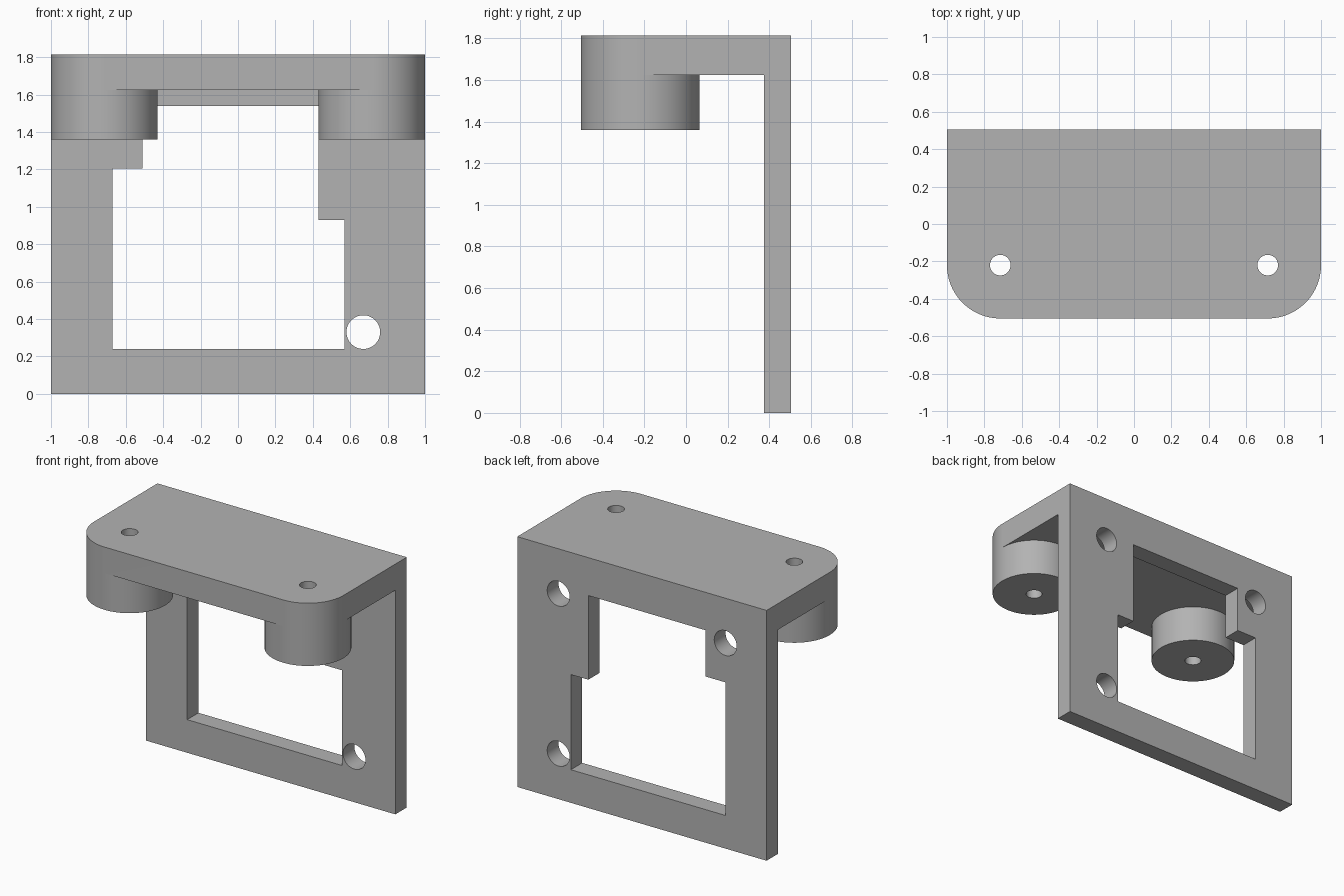
import bpy, bmesh, math
from mathutils import Vector

cube = bpy.data.objects.get("Cube")
if cube:
    bpy.data.objects.remove(cube, do_unlink=True)

grey = bpy.data.materials.new("plain grey")
grey.use_nodes = True
colour = (0.45, 0.45, 0.45, 1)
grey.diffuse_color = colour
grey.node_tree.nodes["Principled BSDF"].inputs["Base Color"].default_value = colour

SEG = 96
FRONT, BACK, WALL = -0.505, 0.505, 0.375
TOP, SHELF, BOSS = 1.815, 1.625, 1.36
R, BX, BY = 0.285, 0.715, -0.22


def arc(cx, cy, r, start=0, count=SEG):
    """Points along a circle, starting at a step index."""
    return [(cx + r * math.cos(math.tau * i / SEG), cy + r * math.sin(math.tau * i / SEG))
            for i in range(start, start + count)]


def prism(name, outline, low, high, upright=False):
    """Extrude an outline along z, or along y when upright."""
    bm = bmesh.new()
    place = (lambda a, b, h: (a, h, b)) if upright else (lambda a, b, h: (a, b, h))
    face = bm.faces.new([bm.verts.new(place(a, b, low)) for a, b in outline])
    new = bmesh.ops.extrude_face_region(bm, geom=[face])["geom"]
    shift = Vector(place(0, 0, high - low))
    bmesh.ops.translate(bm, vec=shift, verts=[v for v in new if isinstance(v, bmesh.types.BMVert)])
    bmesh.ops.recalc_face_normals(bm, faces=bm.faces)
    mesh = bpy.data.meshes.new(name)
    bm.to_mesh(mesh)
    bm.free()
    mesh.materials.append(grey)
    obj = bpy.data.objects.new(name, mesh)
    bpy.context.collection.objects.link(obj)
    return obj


def combine(target, tool, operation):
    """Apply a boolean and remove its tool."""
    mod = target.modifiers.new(operation, 'BOOLEAN')
    mod.operation, mod.object, mod.solver = operation, tool, 'EXACT'
    bpy.context.view_layer.update()
    graph = bpy.context.evaluated_depsgraph_get()
    mesh = bpy.data.meshes.new_from_object(target.evaluated_get(graph))
    target.modifiers.clear()
    target.data = mesh
    bpy.data.objects.remove(tool, do_unlink=True)


# Upright plate
bracket = prism("mounting_bracket", [(-1, 0), (1, 0), (1, TOP), (-1, TOP)], WALL, BACK, True)

# Shelf with rounded front corners
q = SEG // 4
shelf = ([(1, BACK), (-1, BACK)] + arc(-BX, BY, R, 2 * q, q + 1)
         + arc(BX, BY, R, 3 * q, q + 1))
combine(bracket, prism("shelf", shelf, SHELF, TOP), 'UNION')

# Round bosses with screw holes
for side in (-1, 1):
    combine(bracket, prism("boss", arc(side * BX, BY, R), BOSS, SHELF), 'UNION')
for side in (-1, 1):
    combine(bracket, prism("screw_hole", arc(side * BX, BY, 0.055), BOSS - 0.1, TOP + 0.1), 'DIFFERENCE')

# Stepped window in the upright plate
window = [(-0.67, 0.24), (0.57, 0.24), (0.57, 0.93), (0.43, 0.93),
          (0.43, 1.54), (-0.51, 1.54), (-0.51, 1.205), (-0.67, 1.205)]
combine(bracket, prism("window", window, WALL - 0.1, BACK + 0.1, True), 'DIFFERENCE')

# Mounting holes in the upright plate
for x, z in ((0.67, 0.33), (0.67, 1.49), (-0.67, 1.49)):
    combine(bracket, prism("mounting_hole", arc(x, z, 0.09), WALL - 0.1, BACK + 0.1, True), 'DIFFERENCE')

# Merge coplanar faces, then smooth the round surfaces
bm = bmesh.new()
bm.from_mesh(bracket.data)
bmesh.ops.remove_doubles(bm, verts=bm.verts, dist=0.0001)
bmesh.ops.dissolve_limit(bm, angle_limit=math.radians(0.5), verts=bm.verts, edges=bm.edges)
bm.to_mesh(bracket.data)
bm.free()
bpy.ops.object.select_all(action='DESELECT')
bracket.select_set(True)
bpy.context.view_layer.objects.active = bracket
bpy.ops.object.shade_smooth_by_angle(angle=math.radians(30))
weighted = bracket.modifiers.new("flat_faces", 'WEIGHTED_NORMAL')
weighted.keep_sharp = True
